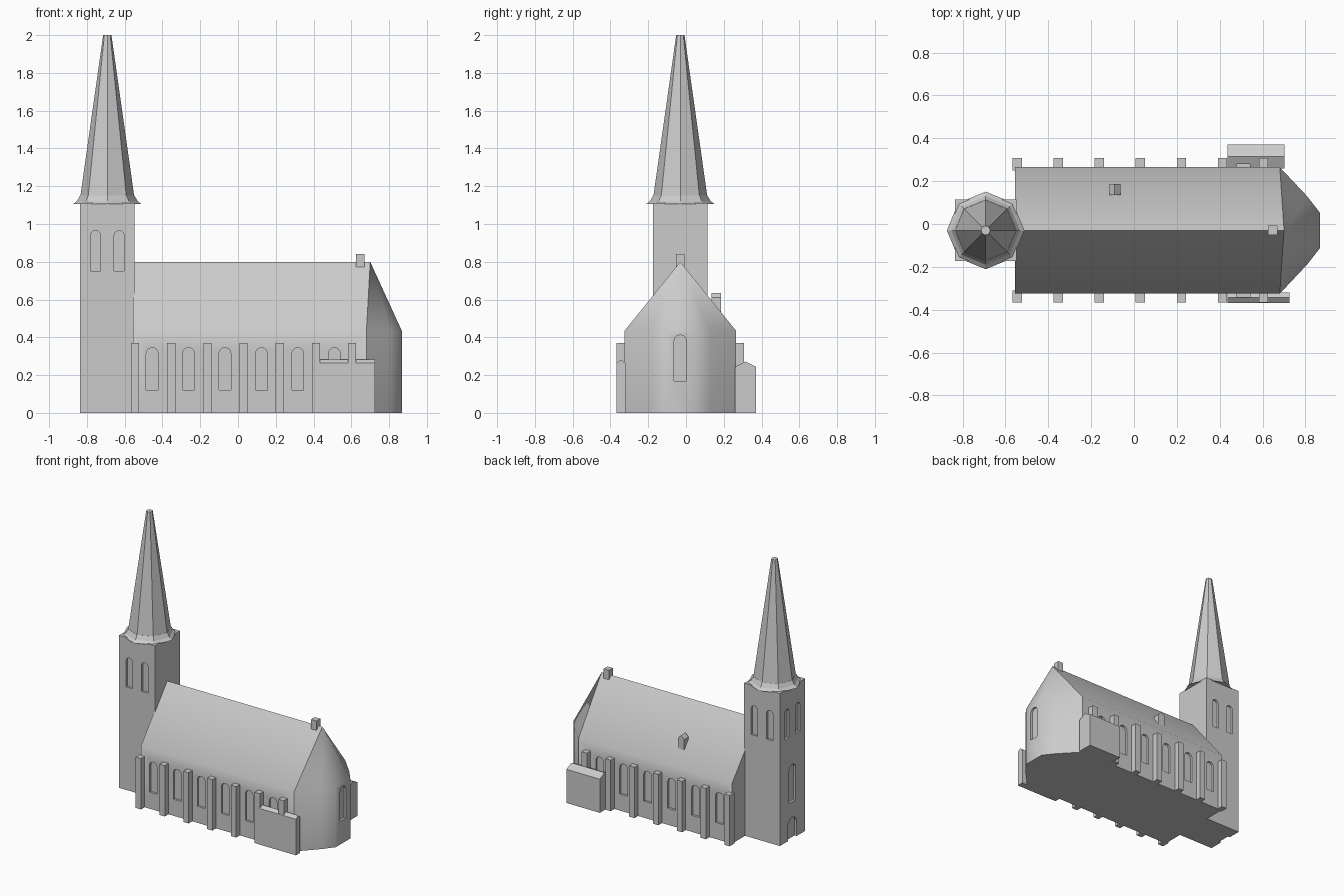
import bpy, bmesh, math

if "Cube" in bpy.data.objects:
    bpy.data.objects.remove(bpy.data.objects["Cube"])

AXIS_Y = -0.03          # centre line of the church
TOWER_X = -0.692

stone = bpy.data.materials.new("light_grey_stone")
stone.diffuse_color = (0.6, 0.6, 0.6, 1)
stone.use_nodes = True
stone.node_tree.nodes["Principled BSDF"].inputs["Base Color"].default_value = stone.diffuse_color


def finish(bm, name, smooth=None):
    bmesh.ops.recalc_face_normals(bm, faces=bm.faces)
    me = bpy.data.meshes.new(name)
    bm.to_mesh(me)
    bm.free()
    ob = bpy.data.objects.new(name, me)
    bpy.context.collection.objects.link(ob)
    me.materials.append(stone)
    return ob


def add_prism(bm, profile, a, b, place):
    """Extrude a 2D profile from a to b; place(u, v, w) gives the 3D point."""
    lo = [bm.verts.new(place(u, v, a)) for u, v in profile]
    hi = [bm.verts.new(place(u, v, b)) for u, v in profile]
    n = len(profile)
    for i in range(n):
        j = (i + 1) % n
        bm.faces.new((lo[i], lo[j], hi[j], hi[i]))
    bm.faces.new(lo)
    bm.faces.new(hi[::-1])


def along_x(u, v, w):
    return (w, u, v)


def along_y(u, v, w):
    return (u, w, v)


def box(bm, x0, x1, y0, y1, z0, z1):
    add_prism(bm, [(y0, z0), (y1, z0), (y1, z1), (y0, z1)], x0, x1, along_x)


def arch(c, w, z0, z1, seg=10):
    """Round-headed opening outline."""
    r = w / 2
    pts = [(c - r, z0), (c + r, z0)]
    for i in range(seg + 1):
        t = math.pi * i / seg
        pts.append((c + r * math.cos(t), z1 - r + r * math.sin(t)))
    return pts


def cut(ob, cutter):
    m = ob.modifiers.new("openings", "BOOLEAN")
    m.operation = "DIFFERENCE"
    m.solver = "EXACT"
    m.object = cutter
    bpy.context.view_layer.objects.active = ob
    bpy.ops.object.modifier_apply(modifier=m.name)


def shade(ob, angle):
    bpy.ops.object.select_all(action="DESELECT")
    ob.select_set(True)
    bpy.context.view_layer.objects.active = ob
    bpy.ops.object.shade_smooth_by_angle(angle=math.radians(angle))


def ring_solid(name, rings):
    """Octagonal solid around the tower axis from (radius, z) rings."""
    bm = bmesh.new()
    loops = []
    for r, z in rings:
        loops.append([bm.verts.new((TOWER_X + r * math.cos(k * math.pi / 4),
                                    AXIS_Y + r * math.sin(k * math.pi / 4), z))
                      for k in range(8)])
    for a, b in zip(loops, loops[1:]):
        for k in range(8):
            j = (k + 1) % 8
            bm.faces.new((a[k], a[j], b[j], b[k]))
    bm.faces.new(loops[0][::-1])
    bm.faces.new(loops[-1])
    return finish(bm, name)


# Nave with pitched roof and polygonal apse
HALF, EAVE, RIDGE = 0.295, 0.435, 0.80
plan = [(-0.555, -HALF), (0.68, -HALF), (0.807, -0.16), (0.867, -0.083)]
plan += [(x, -y) for x, y in reversed(plan)]
bm = bmesh.new()
base = [bm.verts.new((x, AXIS_Y + y, 0)) for x, y in plan]
eave = [bm.verts.new((x, AXIS_Y + y, EAVE)) for x, y in plan]
west = bm.verts.new((-0.555, AXIS_Y, RIDGE))
east = bm.verts.new((0.70, AXIS_Y, RIDGE))
bm.faces.new(base[::-1])
for i in range(7):
    bm.faces.new((base[i], base[i + 1], eave[i + 1], eave[i]))
bm.faces.new((base[7], base[0], eave[0], west, eave[7]))
bm.faces.new((eave[0], eave[1], east, west))
bm.faces.new((eave[6], eave[7], west, east))
for i in range(1, 6):
    bm.faces.new((eave[i], eave[i + 1], east))
nave = finish(bm, "nave_and_apse")

# Side annexes with small gabled tops
annexes = []
for name, x0, x1, y0, y1, ze, zr in (
        ("front_annex", 0.435, 0.725, -0.368, -0.320, 0.263, 0.282),
        ("back_annex", 0.435, 0.703, 0.260, 0.370, 0.245, 0.272)):
    bm = bmesh.new()
    ym = (y0 + y1) / 2
    add_prism(bm, [(y0, 0), (y1, 0), (y1, ze), (ym, zr), (y0, ze)], x0, x1, along_x)
    annexes.append(finish(bm, name))

# Nave window recesses, both sides, plus the apse window
bm = bmesh.new()
for i in range(6):
    prof = arch(-0.455 + 0.193 * i, 0.062, 0.12, 0.345)
    for s in (-1, 1):
        y = AXIS_Y + s * HALF
        add_prism(bm, prof, y - 0.016, y + 0.016, along_y)
add_prism(bm, arch(AXIS_Y, 0.066, 0.17, 0.412), 0.851, 0.89, along_x)
cutter = finish(bm, "nave_window_cutter")
cutter.hide_render = True
for ob in [nave] + annexes:
    cut(ob, cutter)
bpy.data.objects.remove(cutter)
shade(nave, 39)

# Buttresses
bm = bmesh.new()
for i in range(7):
    x = -0.545 + 0.1915 * i
    for s in (-1, 1):
        y = sorted((AXIS_Y + s * 0.28, AXIS_Y + s * 0.337))
        box(bm, x - 0.0215, x + 0.0215, y[0], y[1], 0, 0.37)
finish(bm, "buttresses")

# Tower with recessed openings
bm = bmesh.new()
T = 0.1435
box(bm, TOWER_X - T, TOWER_X + T, AXIS_Y - T, AXIS_Y + T, 0, 1.11)
tower = finish(bm, "tower")
bm = bmesh.new()
for o in (-0.0625, 0.0625):
    for s in (-1, 1):
        y = AXIS_Y + s * T
        add_prism(bm, arch(TOWER_X + o, 0.052, 0.75, 0.965), y - 0.016, y + 0.016, along_y)
    add_prism(bm, arch(AXIS_Y + o, 0.052, 0.75, 0.965),
              TOWER_X - T - 0.016, TOWER_X - T + 0.016, along_x)
for w, z0, z1 in ((0.075, 0.27, 0.54), (0.10, -0.02, 0.155)):
    add_prism(bm, arch(AXIS_Y, w, z0, z1),
              TOWER_X - T - 0.016, TOWER_X - T + 0.016, along_x)
cutter = finish(bm, "tower_opening_cutter")
cutter.hide_render = True
cut(tower, cutter)
bpy.data.objects.remove(cutter)
shade(tower, 30)

# Spire and its flared foot
ring_solid("spire_flare", [(0.181, 1.105), (0.160, 1.122), (0.143, 1.152)])
ring_solid("spire", [(0.145, 1.13), (0.022, 2.0)])

# Ridge chimney
bm = bmesh.new()
box(bm, 0.625, 0.669, AXIS_Y - 0.022, AXIS_Y + 0.022, 0.74, 0.842)
finish(bm, "ridge_chimney")

# Small gabled dormer on the back slope
bm = bmesh.new()
add_prism(bm, [(-0.115, 0.52), (-0.064, 0.52), (-0.064, 0.61), (-0.09, 0.635), (-0.115, 0.61)],
          0.135, 0.186, along_y)
finish(bm, "roof_dormer")
